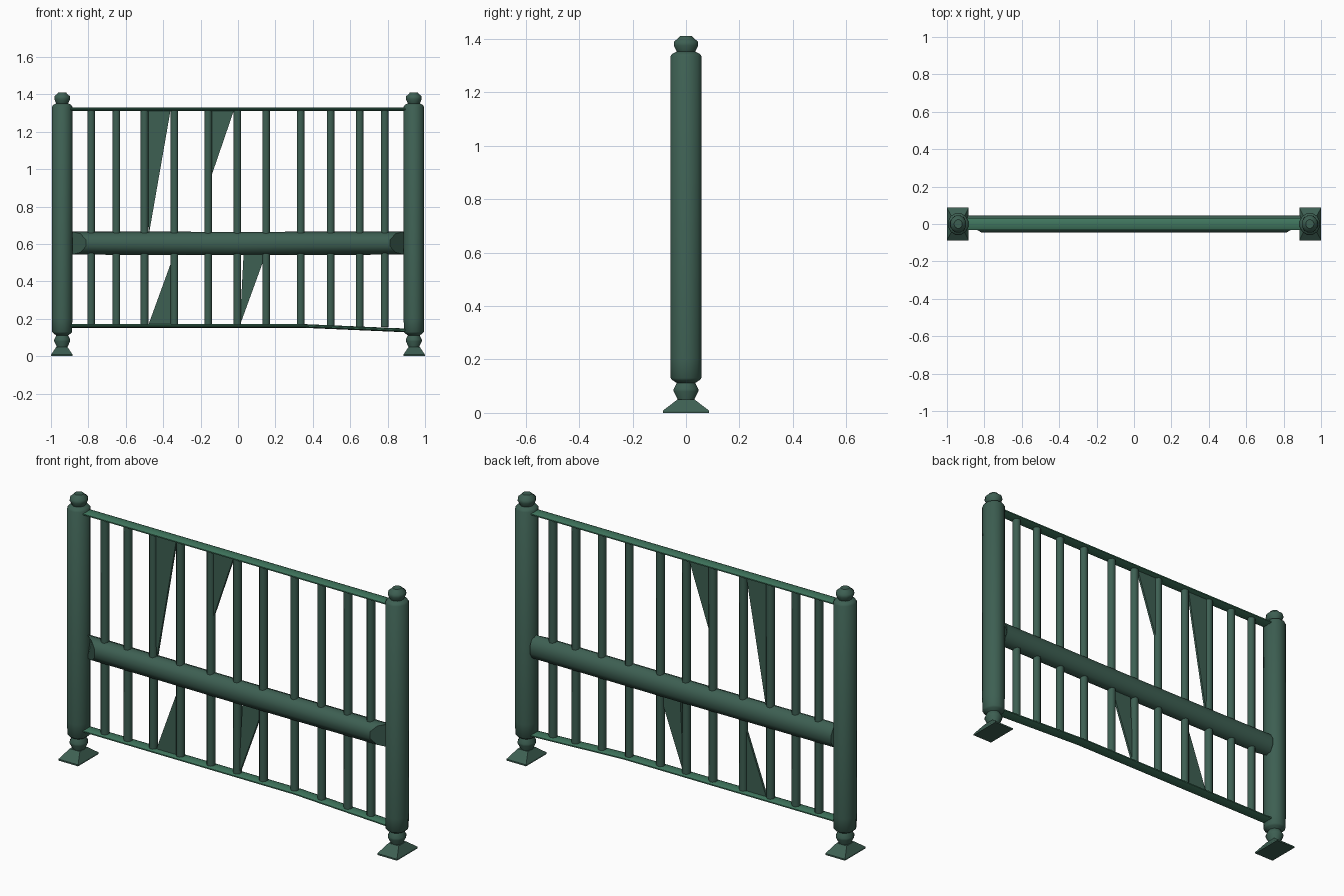
import bpy, bmesh, math

if "Cube" in bpy.data.objects:
    bpy.data.objects.remove(bpy.data.objects["Cube"])


def paint(name, rgb):
    m = bpy.data.materials.new(name)
    m.diffuse_color = (*rgb, 1)
    m.use_nodes = True
    m.node_tree.nodes["Principled BSDF"].inputs["Base Color"].default_value = m.diffuse_color
    return m


green = paint("dark green paint", (0.047, 0.115, 0.085))
rail_green = paint("brighter green paint", (0.05, 0.18, 0.11))


def finish(name, bm, smooth=True, mat=green):
    bmesh.ops.recalc_face_normals(bm, faces=bm.faces)
    me = bpy.data.meshes.new(name)
    bm.to_mesh(me)
    bm.free()
    me.materials.append(mat)
    ob = bpy.data.objects.new(name, me)
    bpy.context.collection.objects.link(ob)
    if smooth:
        bpy.ops.object.select_all(action='DESELECT')
        ob.select_set(True)
        bpy.context.view_layer.objects.active = ob
        bpy.ops.object.shade_smooth_by_angle(angle=math.radians(50))
    return ob


def loft(name, rings, smooth=True, mat=green):
    """Skin a list of equal-sized point rings and cap both ends."""
    bm = bmesh.new()
    vs = [[bm.verts.new(p) for p in r] for r in rings]
    n = len(vs[0])
    for a, b in zip(vs, vs[1:]):
        for i in range(n):
            bm.faces.new((a[i], a[(i + 1) % n], b[(i + 1) % n], b[i]))
    bm.faces.new(vs[0])
    bm.faces.new(vs[-1])
    return finish(name, bm, smooth, mat)


def ring(n, rx, ry):
    return [(rx * math.cos(2 * math.pi * (i + .5) / n), ry * math.sin(2 * math.pi * (i + .5) / n))
            for i in range(n)]


def column(name, x, profile, n, ratio=1.0):
    """Vertical turned part from (radius, height) pairs."""
    return loft(name, [[(x + px, py, z) for px, py in ring(n, r, r * ratio)] for r, z in profile])


def rail(name, stations, ry, rz, slant=0.0, mat=green):
    """Lengthwise rail through (x, z) stations; slant shortens its front side at the ends."""
    rings = []
    for k, (x, z) in enumerate(stations):
        cut = slant if k in (0, len(stations) - 1) else 0
        rings.append([(x - math.copysign(cut * max(0, -py / ry), x), py, z + pz)
                      for py, pz in ring(10, ry, rz)])
    return loft(name, rings, True, mat)


# Posts with turned ankles, finials and flared rectangular feet
post = [(.028, .035), (.03, .05), (.044, .08), (.044, .09), (.033, .112), (.048, .122), (.055, .13),
        (.056, .2), (.056, 1.335), (.048, 1.345), (.033, 1.352), (.044, 1.375), (.043, 1.39),
        (.028, 1.402), (.022, 1.41)]
foot = [(.058, .087, 0), (.058, .087, .008), (.03, .032, .05)]
for side, s in (("left", -1), ("right", 1)):
    column(side + "_post", .94 * s, post, 12, 1.08)
    loft(side + "_foot", [[(.942 * s + a * hx, b * hy, z)
                           for a, b in ((-1, -1), (1, -1), (1, 1), (-1, 1))]
                          for hx, hy, z in foot], False)

# Rails
rail("top_rail", [(-.92, 1.321), (.92, 1.321)], .033, .01, mat=rail_green)
rail("middle_rail", [(-.89, .605), (0, .603), (.89, .605)], .049, .062, .08)
rail("bottom_rail", [(-.92, .162), (.35, .162), (.9, .138)], .033, .01, mat=rail_green)

# Balusters
for i, x in enumerate((-.785, -.65, -.5, -.34, -.16, -.003, .15, .335, .495, .65, .785)):
    column("baluster_%d" % (i + 1), x, [(.022, .155), (.022, 1.32)], 8, .95)

# Thin webs beside some balusters
webs = [[(-.52, 1.32), (-.36, 1.32), (-.475, .66)],
        [(-.17, 1.32), (-.02, 1.32), (-.14, .97)],
        [(-.34, .55), (-.32, .165), (-.48, .165)],
        [(.03, .55), (.15, .55), (.01, .165)]]
for i, w in enumerate(webs):
    loft("web_%d" % (i + 1), [[(x, y, z) for x, z in w] for y in (-.006, .006)], False)
